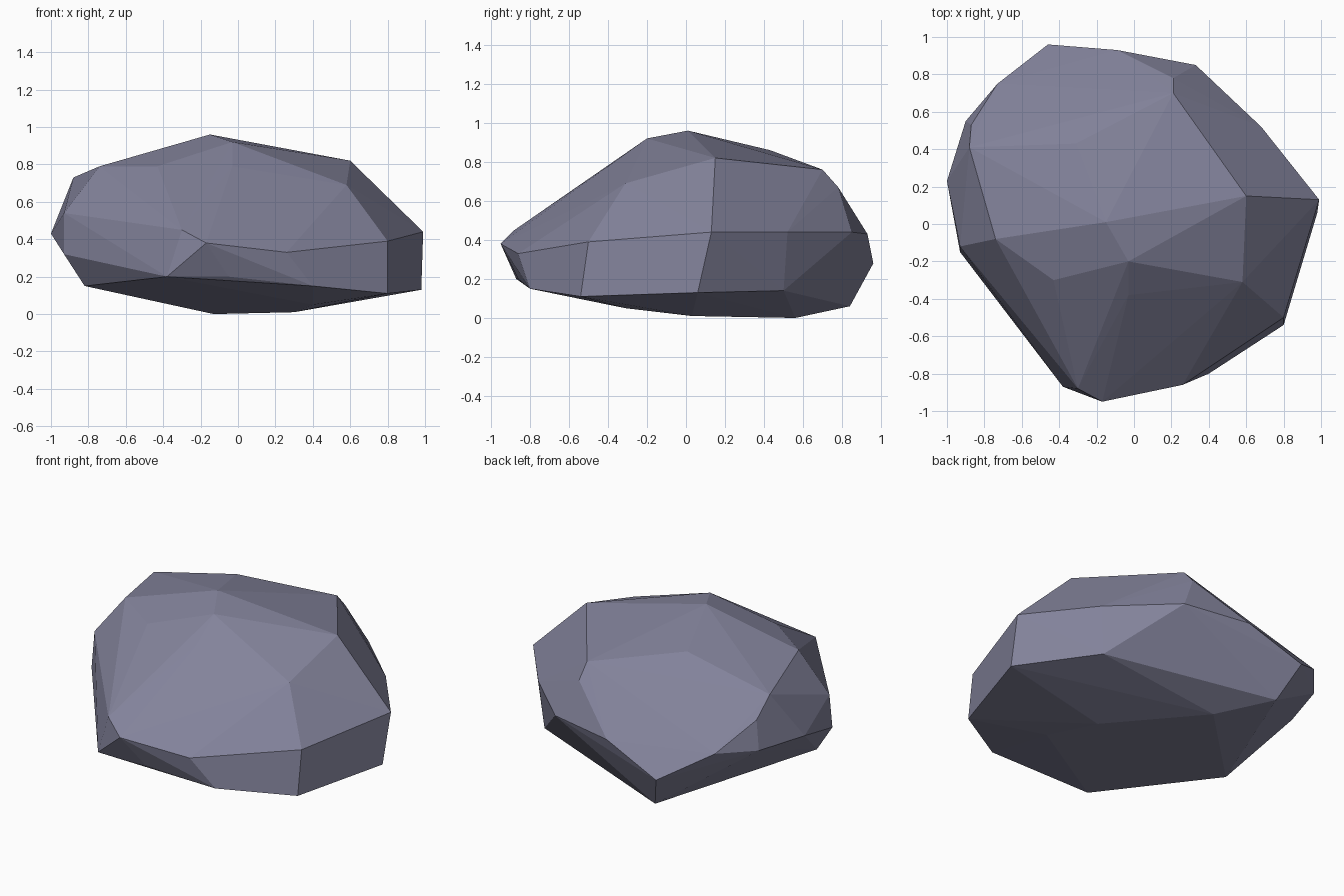
import bpy
import bmesh

# Remove the default cube
default_cube = bpy.data.objects.get("Cube")
if default_cube:
    bpy.data.objects.remove(default_cube, do_unlink=True)


def make_material(name, colour):
    material = bpy.data.materials.new(name)
    material.use_nodes = True
    material.diffuse_color = colour
    shader = material.node_tree.nodes["Principled BSDF"]
    shader.inputs["Base Color"].default_value = colour
    shader.inputs["Roughness"].default_value = 0.9
    return material


def build_boulder(name, corner_groups, material):
    """Wrap all the chiselled corners in one flat-faced convex stone."""
    bm = bmesh.new()
    for corners in corner_groups:
        for corner in corners:
            bm.verts.new(corner)
    hull = bmesh.ops.convex_hull(bm, input=list(bm.verts))
    unused = set(hull["geom_interior"]) | set(hull["geom_unused"])
    loose = [v for v in unused if isinstance(v, bmesh.types.BMVert) and v.is_valid]
    bmesh.ops.delete(bm, geom=loose, context="VERTS")

    # Merge almost level triangles into broad facets
    bmesh.ops.dissolve_limit(bm, angle_limit=0.03, verts=list(bm.verts), edges=list(bm.edges))
    bmesh.ops.recalc_face_normals(bm, faces=list(bm.faces))
    for face in bm.faces:
        face.smooth = False

    mesh = bpy.data.meshes.new(name)
    bm.to_mesh(mesh)
    bm.free()
    mesh.materials.append(material)
    boulder = bpy.data.objects.new(name, mesh)
    bpy.context.collection.objects.link(boulder)
    return boulder


# Corners of the underside
underside = [(-.13, .56, 0), (.3, .03, .01), (.4, -.31, .05), (-.37, .84, .06), (-.42, .74, .08)]

# Lower rim, round the foot of the stone
lower_rim = [(.8, -.54, .11), (.98, .06, .13), (.65, .5, .14), (-.82, -.15, .15),
             (.4, -.8, .15), (-.05, -.86, .2), (-.38, -.87, .2), (-.46, .96, .28), (-.93, -.15, .32)]

# Widest belt
belt = [(.26, -.86, .33), (-.17, -.95, .38), (.8, -.5, .39), (.99, .13, .44), (.68, .52, .44),
        (.33, .85, .44), (-.09, .93, .43), (-.73, .75, .44), (-.9, .55, .43), (-1, .23, .43),
        (-.3, -.88, .45), (-.93, -.12, .54)]

# Shoulder below the crown
shoulder = [(-.87, .53, .61), (.21, .78, .67), (.58, -.31, .69), (-.88, .41, .73), (.21, .7, .76)]

# Crown and peak
crown = [(-.74, -.08, .79), (-.43, -.3, .79), (-.03, -.38, .79), (.6, .15, .82),
         (-.31, .43, .86), (-.03, -.2, .92), (-.15, .01, .96)]

stone_grey = make_material("blue grey stone", (0.225, 0.225, 0.325, 1))
build_boulder("boulder", [underside, lower_rim, belt, shoulder, crown], stone_grey)
